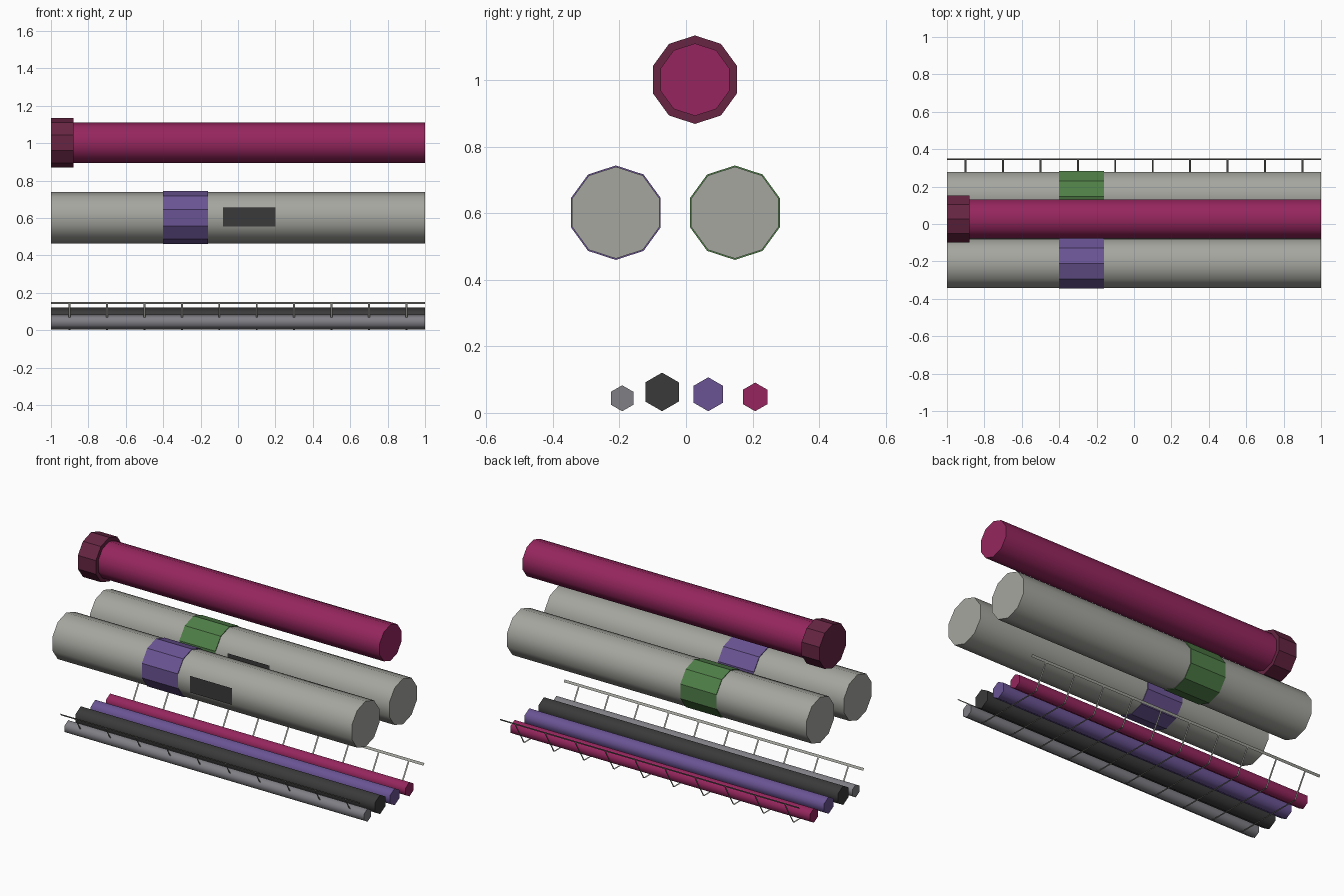
import bpy
import bmesh
import math

cube = bpy.data.objects.get("Cube")
if cube:
    bpy.data.objects.remove(cube, do_unlink=True)


def material(name, rgb):
    """Flat material from display colour values (0-255), stored as linear."""
    lin = [((c / 255 + 0.055) / 1.055) ** 2.4 for c in rgb]
    mat = bpy.data.materials.new(name)
    mat.use_nodes = True
    mat.diffuse_color = (*lin, 1)
    bsdf = mat.node_tree.nodes["Principled BSDF"]
    bsdf.inputs["Base Color"].default_value = (*lin, 1)
    bsdf.inputs["Roughness"].default_value = 0.8
    return mat


pipe_grey = material("pipe grey", (166, 166, 160))
cable_grey = material("cable grey", (127, 127, 133))
charcoal = material("charcoal", (58, 58, 58))
magenta = material("magenta", (150, 38, 94))
maroon = material("maroon", (102, 37, 66))
purple = material("purple", (106, 84, 148))
green = material("green", (80, 128, 72))


def add_object(name, bm, mat):
    mesh = bpy.data.meshes.new(name)
    bm.to_mesh(mesh)
    bm.free()
    mesh.materials.append(mat)
    obj = bpy.data.objects.new(name, mesh)
    bpy.context.collection.objects.link(obj)
    return obj


def rod(name, sides, radius, y, z, x0, x1, mat, smooth=True):
    """Closed prism along x with a corner pointing straight up."""
    bm = bmesh.new()
    rings = []
    for x in (x0, x1):
        ring = []
        for i in range(sides):
            a = math.tau * i / sides
            ring.append(bm.verts.new((x, y + radius * math.sin(a), z + radius * math.cos(a))))
        rings.append(ring)
    for ring in rings:
        bm.faces.new(ring)
    for i in range(sides):
        j = (i + 1) % sides
        side = bm.faces.new((rings[0][i], rings[0][j], rings[1][j], rings[1][i]))
        side.smooth = smooth
    bmesh.ops.recalc_face_normals(bm, faces=bm.faces)
    # End rims stay crisp
    for e in bm.edges:
        if any(len(f.verts) > 4 for f in e.link_faces):
            e.smooth = False
    return add_object(name, bm, mat)


def ribbon(bm, profile, x0, x1):
    """Sheet made by sweeping a (y, z) profile along x."""
    a, b = [[bm.verts.new((x, y, z)) for y, z in profile] for x in (x0, x1)]
    for i in range(len(profile) - 1):
        bm.faces.new((a[i], b[i], b[i + 1], a[i + 1]))


# Top pipe with its end collar
rod("top_pipe", 10, 0.109, 0.027, 1.002, -0.95, 1, magenta)
rod("top_pipe_collar", 10, 0.133, 0.027, 1.002, -1, -0.88, maroon, smooth=False)

# Pair of large pipes, each with a coloured band and a label plate
for side, y, band in (("front", -0.211, purple), ("back", 0.147, green)):
    rod(side + "_pipe", 10, 0.138, y, 0.602, -1, 1, pipe_grey)
    rod(side + "_band", 10, 0.142, y, 0.602, -0.4, -0.16, band, smooth=False)
    bm = bmesh.new()
    face_y = y - 0.1335
    ribbon(bm, [(face_y, 0.555), (face_y, 0.655)], -0.08, 0.2)
    add_object(side + "_label_plate", bm, charcoal)

# Cables lying in the tray
for name, y, radius, mat in (
    ("thin_grey_cable", -0.192, 0.039, cable_grey),
    ("thick_charcoal_cable", -0.072, 0.058, charcoal),
    ("purple_cable", 0.067, 0.051, purple),
    ("magenta_cable", 0.208, 0.043, magenta),
):
    rod(name, 6, radius, y, radius + 0.005, -1, 1, mat)

# Wire tray: sloped sides, flat bottom, a rail along each top edge
tray_y, top_half, bottom_half, tray_z = 0.04, 0.31, 0.22, 0.152
bm = bmesh.new()
for s in (-1, 1):
    ribbon(bm, [(tray_y + s * top_half, tray_z),
                (tray_y + s * (top_half - 0.008), tray_z - 0.013)], -1, 1)
add_object("tray_rails", bm, pipe_grey)

bm = bmesh.new()
section = [(tray_y - top_half, tray_z), (tray_y - bottom_half, 0),
           (tray_y + bottom_half, 0), (tray_y + top_half, tray_z)]
for i in range(10):
    x = -0.9 + 0.2 * i
    ribbon(bm, section, x - 0.005, x + 0.005)
add_object("tray_cross_wires", bm, pipe_grey)
